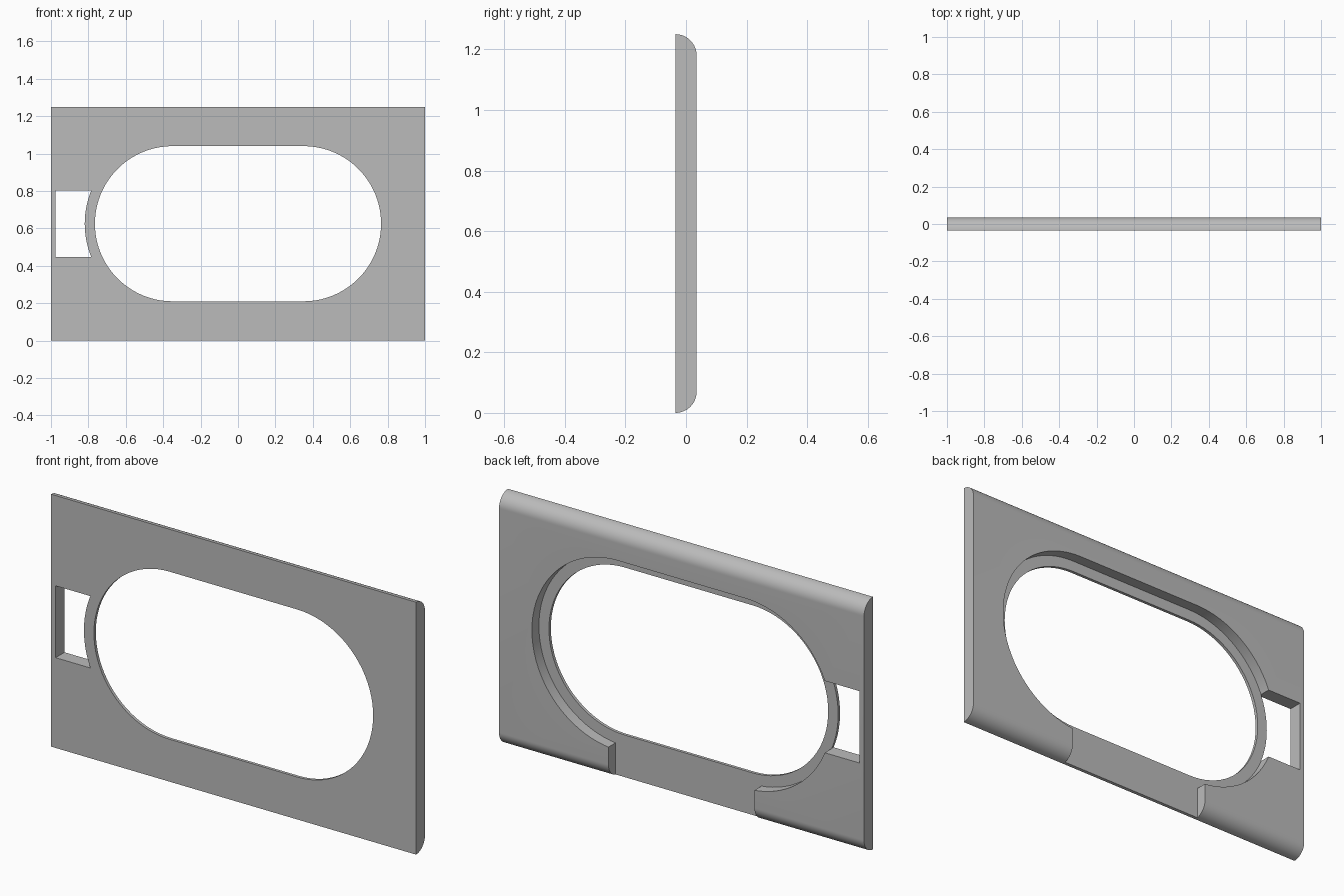
import bpy
import bmesh
from math import sin, cos, pi, sqrt, asin, radians

cube = bpy.data.objects.get("Cube")
if cube:
    bpy.data.objects.remove(cube, do_unlink=True)

FRONT, BACK = -0.035, 0.035
FLOOR = FRONT + 0.015          # level of the thin lip
HEIGHT, MID = 1.25, 0.625
ROUND = 0.07
STRAIGHT = 0.35                # half length of the straight part of the opening
LIP_R = 0.47


def arc(cx, cy, r, a0, a1, n):
    return [(cx + r * cos(a0 + (a1 - a0) * i / n),
             cy + r * sin(a0 + (a1 - a0) * i / n)) for i in range(n + 1)]


def prism(name, outline, lo, hi, place):
    """Extrude a 2D outline from lo to hi; place maps (u, v, w) to space."""
    bm = bmesh.new()
    ends = [[bm.verts.new(place(u, v, w)) for u, v in outline] for w in (lo, hi)]
    bm.faces.new(ends[0])
    bm.faces.new(ends[1][::-1])
    n = len(outline)
    for i in range(n):
        j = (i + 1) % n
        bm.faces.new((ends[0][i], ends[1][i], ends[1][j], ends[0][j]))
    bmesh.ops.recalc_face_normals(bm, faces=bm.faces)
    mesh = bpy.data.meshes.new(name)
    bm.to_mesh(mesh)
    bm.free()
    obj = bpy.data.objects.new(name, mesh)
    bpy.context.collection.objects.link(obj)
    return obj


def through(u, v, w):
    return (u, w, v)


def along(u, v, w):
    return (w, u, v)


def stadium(r):
    return (arc(STRAIGHT, MID, r, -pi / 2, pi / 2, 40)
            + arc(-STRAIGHT, MID, r, pi / 2, 3 * pi / 2, 40))


def rect(x0, x1, z0, z1):
    return [(x0, z0), (x1, z0), (x1, z1), (x0, z1)]


# Plate with rounded back edges along the top and bottom
profile = (arc(FRONT, ROUND, ROUND, -pi / 2, 0, 16)
           + arc(FRONT, HEIGHT - ROUND, ROUND, 0, pi / 2, 16))
plate = prism("frame_plate", profile, -1, 1, along)

# Side window, bounded on the inside by the outer edge of the lip
edge_r = LIP_R - 0.0005
z0, z1 = 0.447, 0.803
a = asin((z1 - MID) / edge_r)
window = [(-0.975, z1), (-0.975, z0)] + arc(-STRAIGHT, MID, edge_r, pi + a, pi - a, 20)

# Main opening, back recess, bottom slot and side window
cutters = [
    prism("recess_cutter", stadium(LIP_R), FLOOR, 0.2, through),
    prism("slot_cutter", rect(-0.4, 0.4, -0.2, 0.4), FLOOR, 0.2, through),
    prism("opening_cutter", stadium(0.415), -0.2, 0.3, through),
    prism("window_cutter", window, -0.2, 0.3, through),
]
bpy.context.view_layer.objects.active = plate
for cutter in cutters:
    cutter.hide_render = True
    mod = plate.modifiers.new(cutter.name, 'BOOLEAN')
    mod.operation = 'DIFFERENCE'
    mod.solver = 'EXACT'
    mod.object = cutter
    bpy.ops.object.modifier_apply(modifier=mod.name)
    bpy.data.objects.remove(cutter, do_unlink=True)

# Plain grey finish
grey = bpy.data.materials.new("plain_grey")
grey.use_nodes = True
colour = (0.5, 0.5, 0.5, 1)
grey.diffuse_color = colour
grey.node_tree.nodes["Principled BSDF"].inputs["Base Color"].default_value = colour
plate.data.materials.clear()
plate.data.materials.append(grey)

bpy.ops.object.select_all(action='DESELECT')
plate.select_set(True)
bpy.ops.object.shade_smooth_by_angle(angle=radians(30))
